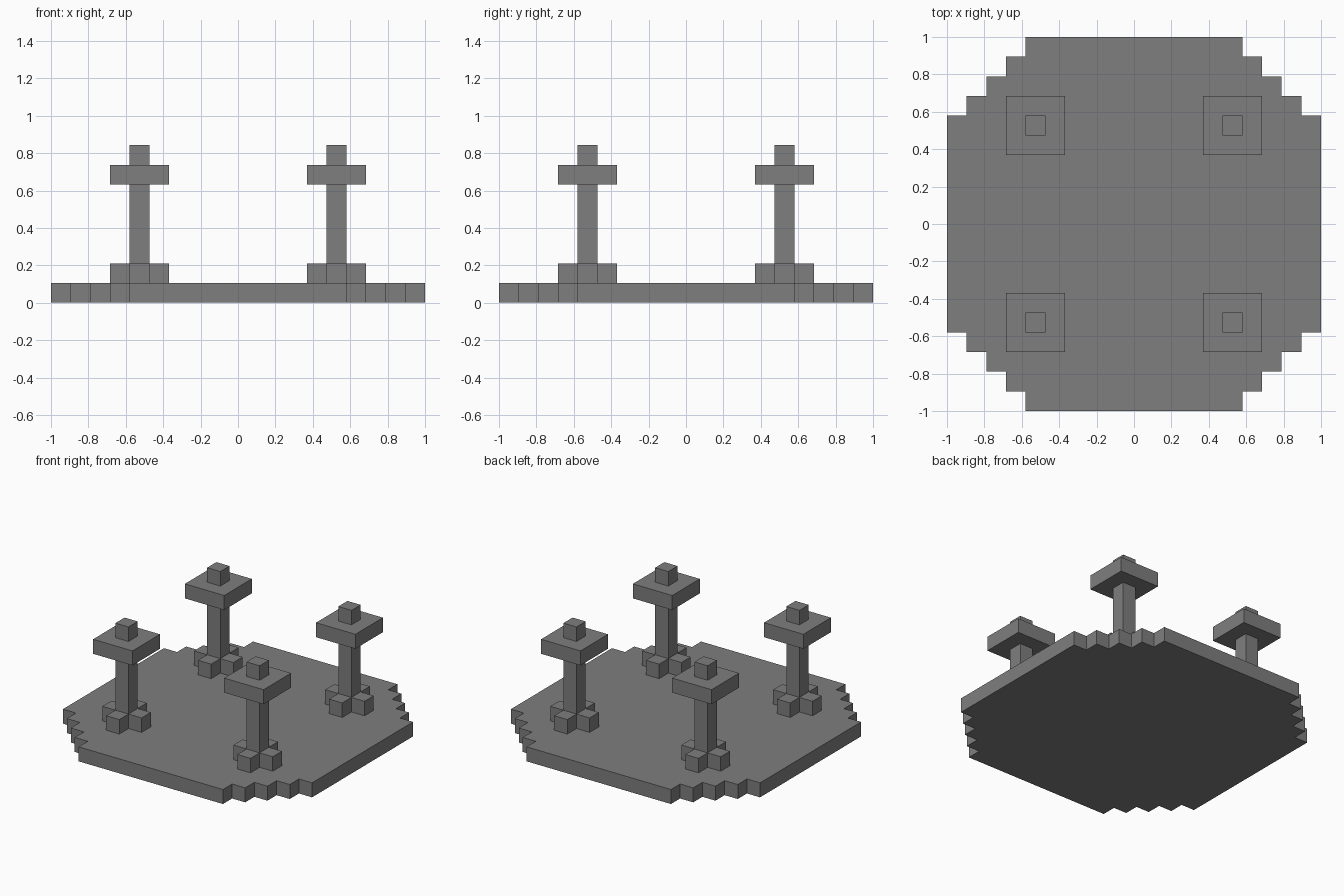
import bpy
import bmesh

cube = bpy.data.objects.get("Cube")
if cube:
    bpy.data.objects.remove(cube, do_unlink=True)

U = 2 / 19  # one block

stone = bpy.data.materials.new("grey stone")
stone.use_nodes = True
GREY = (0.21, 0.21, 0.21, 1)
stone.diffuse_color = GREY
stone.node_tree.nodes["Principled BSDF"].inputs["Base Color"].default_value = GREY


def prism(name, outline, z0, z1, at=(0, 0)):
    """Extrude an outline, given in blocks, from z0 up to z1."""
    bm = bmesh.new()
    verts = [bm.verts.new(((x + at[0]) * U, (y + at[1]) * U, z0 * U)) for x, y in outline]
    face = bm.faces.new(verts)
    top = bmesh.ops.extrude_face_region(bm, geom=[face])["geom"]
    bmesh.ops.translate(bm, vec=(0, 0, (z1 - z0) * U),
                        verts=[v for v in top if isinstance(v, bmesh.types.BMVert)])
    bmesh.ops.recalc_face_normals(bm, faces=bm.faces)
    mesh = bpy.data.meshes.new(name)
    bm.to_mesh(mesh)
    bm.free()
    mesh.materials.append(stone)
    obj = bpy.data.objects.new(name, mesh)
    bpy.context.collection.objects.link(obj)
    return obj


def four_fold(corner):
    """Repeat one corner of an outline in all four quarters."""
    points = []
    for _ in range(4):
        points += corner
        corner = [(-y, x) for x, y in corner]
    return points


def square(size):
    return four_fold([(size / 2, size / 2)])


# Round floor with stepped corners
steps = [(9.5, 5.5)]
for i in range(4):
    steps += [(8.5 - i, 5.5 + i), (8.5 - i, 6.5 + i)]
steps.append((5.5, 9.5))
# drop the duplicate end point
steps = list(dict.fromkeys(steps))
prism("floor", four_fold(steps), 0, 1)

# Four pillars, each with a cross-shaped foot, a slab cap and a finial
cross = four_fold([(1.5, 0.5), (0.5, 0.5), (0.5, 1.5)])
for side, sx in (("left", 1), ("right", -1)):
    for end, sy in (("front", -1), ("back", 1)):
        at = (5 * sx, 5 * sy)
        tag = f"{end}_{side}"
        prism(f"pillar_foot_{tag}", cross, 1, 2, at)
        prism(f"pillar_shaft_{tag}", square(1), 2, 6, at)
        prism(f"pillar_cap_{tag}", square(3), 6, 7, at)
        prism(f"pillar_finial_{tag}", square(1), 7, 8, at)
